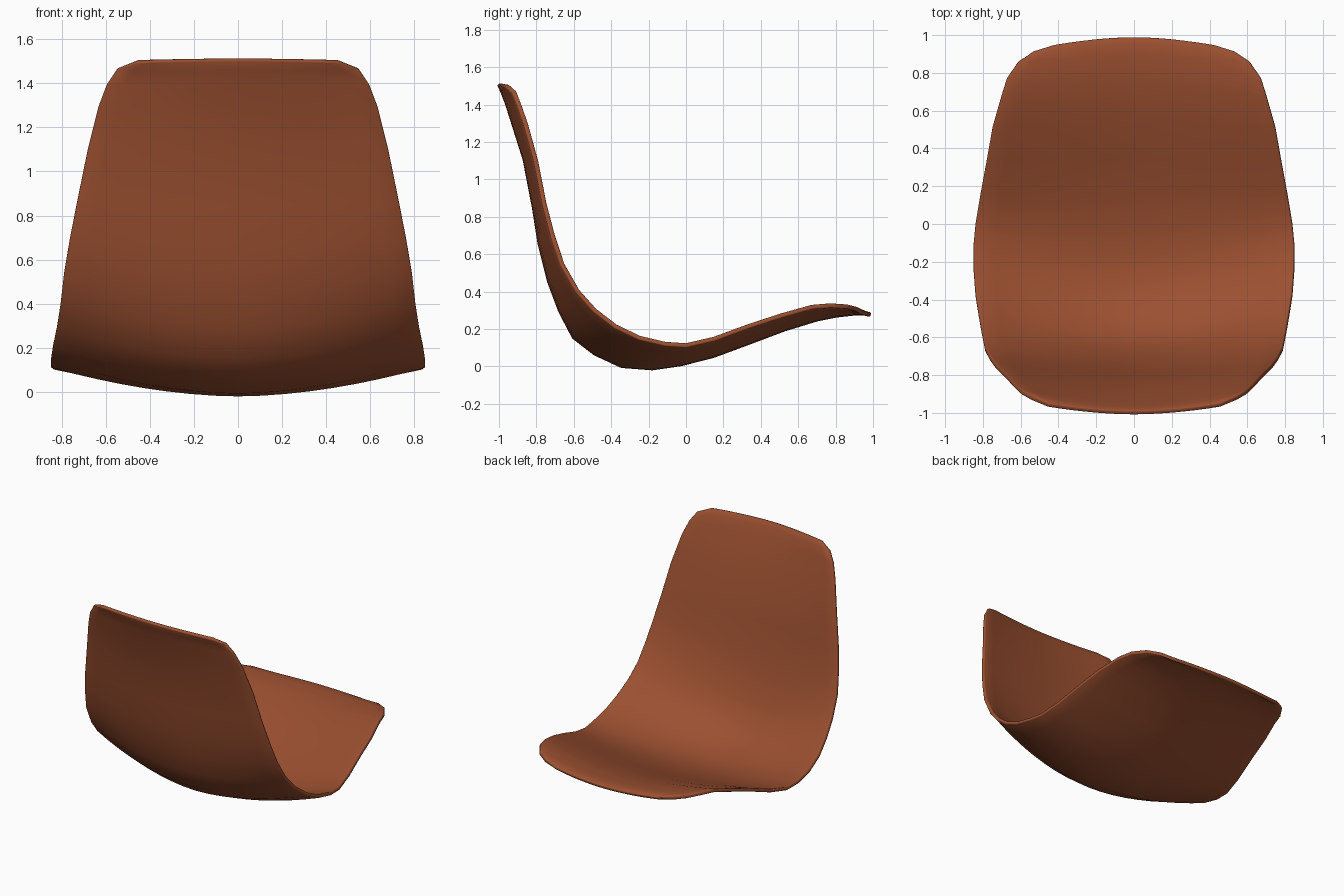
import bpy, bmesh

if "Cube" in bpy.data.objects:
    bpy.data.objects.remove(bpy.data.objects["Cube"])

# Rows from top of backrest to front lip:
# centre y, centre z, edge y, edge z, half width
ROWS = [
    (-.988, 1.515, -.95, 1.508, .45), (-.968, 1.47, -.907, 1.47, .545),
    (-.945, 1.41, -.88, 1.40, .592), (-.91, 1.30, -.845, 1.30, .63),
    (-.85, 1.11, -.79, 1.10, .68), (-.80, .85, -.745, .87, .727),
    (-.77, .66, -.70, .70, .76), (-.72, .46, -.65, .55, .785),
    (-.66, .30, -.57, .41, .80), (-.59, .165, -.48, .31, .815),
    (-.48, .08, -.37, .225, .833), (-.34, .015, -.245, .165, .843),
    (-.18, .003, -.11, .133, .845), (-.03, .025, 0, .125, .835),
    (.14, .068, .15, .16, .81), (.34, .142, .34, .23, .775),
    (.52, .21, .51, .285, .745), (.70, .265, .67, .33, .70),
    (.80, .285, .77, .338, .67), (.89, .295, .86, .332, .61),
    (.95, .297, .915, .318, .53), (.99, .288, .95, .295, .42)]
COLS = 16

leather = bpy.data.materials.new("tan_leather")
leather.diffuse_color = (0.33, 0.08, 0.03, 1)
leather.use_nodes = True
leather.node_tree.nodes["Principled BSDF"].inputs["Base Color"].default_value = leather.diffuse_color

# Dished seat and backrest in one sheet
bm = bmesh.new()
grid = []
for yc, zc, ye, ze, w in ROWS:
    row = []
    for i in range(COLS + 1):
        t = 2 * i / COLS - 1
        k = abs(t) ** 1.8
        row.append(bm.verts.new((w * t, yc + (ye - yc) * k, zc + (ze - zc) * k)))
    grid.append(row)
for a, b in zip(grid, grid[1:]):
    for i in range(COLS):
        bm.faces.new((a[i], b[i], b[i + 1], a[i + 1]))
mesh = bpy.data.meshes.new("seat_shell")
bm.to_mesh(mesh)
bm.free()
shell = bpy.data.objects.new("seat_shell", mesh)
bpy.context.collection.objects.link(shell)
mesh.materials.append(leather)

# Thickness towards the sitting side, with a softened rim
solid = shell.modifiers.new("thickness", 'SOLIDIFY')
solid.thickness = 0.024
solid.offset = 1
bevel = shell.modifiers.new("rim", 'BEVEL')
bevel.width = 0.006
bevel.segments = 2
bevel.limit_method = 'ANGLE'
bevel.angle_limit = 0.9

bpy.context.view_layer.objects.active = shell
shell.select_set(True)
bpy.ops.object.shade_smooth_by_angle(angle=0.8)
